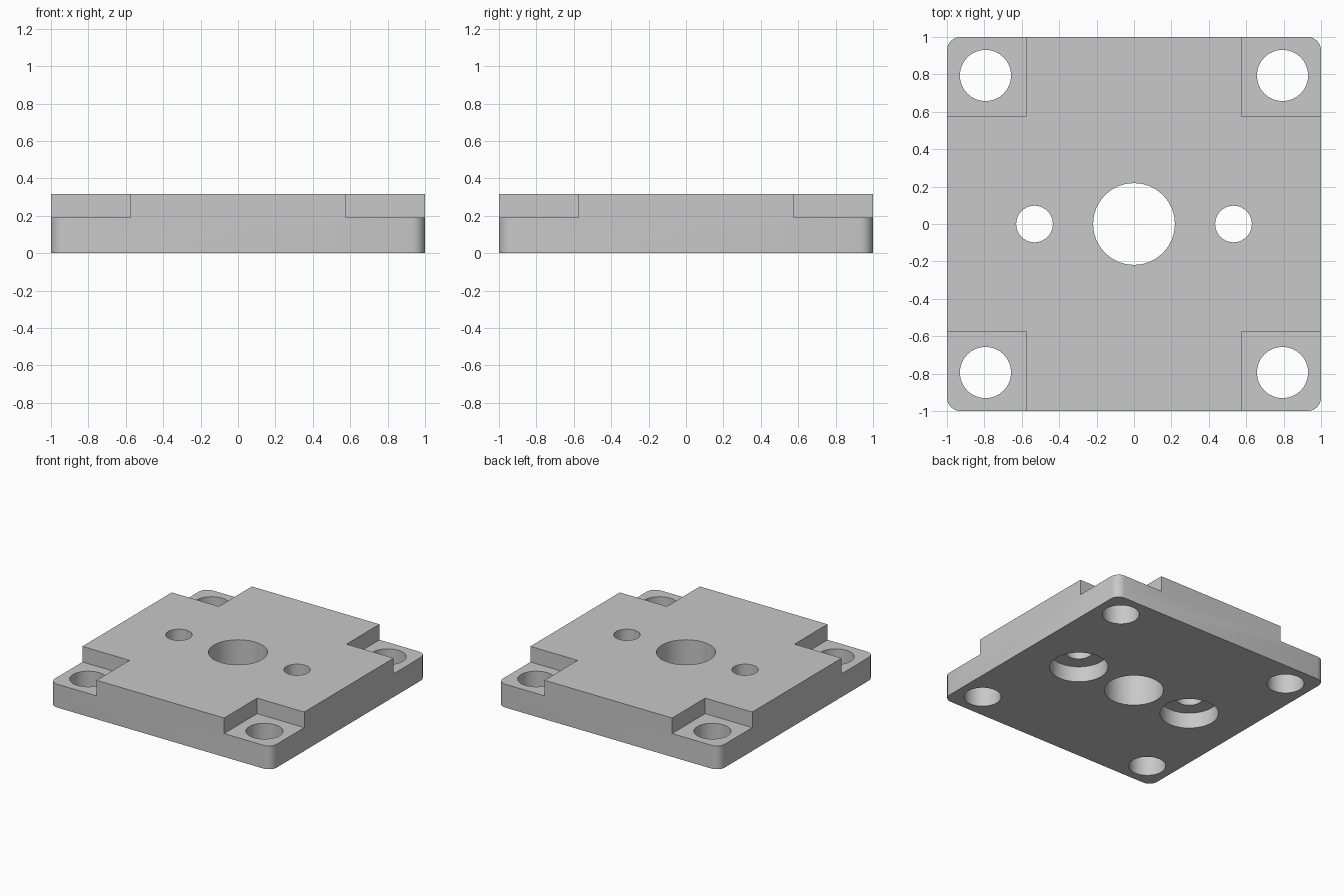
import bpy, bmesh, math
from mathutils import Matrix

if "Cube" in bpy.data.objects:
    bpy.data.objects.remove(bpy.data.objects["Cube"], do_unlink=True)

HEIGHT, STEP, BORE_DEPTH = 0.317, 0.19, 0.127
POCKET = 0.575          # inner edge of the corner steps
BOLT = 0.794            # corner hole position
PIN = 0.532             # small hole position

steel = bpy.data.materials.new("light grey metal")
steel.use_nodes = True
grey = (0.58, 0.58, 0.58, 1)
steel.diffuse_color = grey
steel.node_tree.nodes["Principled BSDF"].inputs["Base Color"].default_value = grey


def add_object(name, bm):
    mesh = bpy.data.meshes.new(name)
    bm.to_mesh(mesh)
    bm.free()
    obj = bpy.data.objects.new(name, mesh)
    bpy.context.collection.objects.link(obj)
    mesh.materials.append(steel)
    return obj


def box(x0, x1, y0, y1, z0, z1):
    bm = bmesh.new()
    place = Matrix.Translation(((x0 + x1) / 2, (y0 + y1) / 2, (z0 + z1) / 2))
    size = Matrix.Diagonal((x1 - x0, y1 - y0, z1 - z0, 1))
    bmesh.ops.create_cube(bm, size=1, matrix=place @ size)
    return bm


def cylinder(x, y, radius, z0, z1):
    bm = bmesh.new()
    bmesh.ops.create_cone(bm, cap_ends=True, segments=32, radius1=radius, radius2=radius,
                          depth=z1 - z0, matrix=Matrix.Translation((x, y, (z0 + z1) / 2)))
    return bm


def cut(target, bm):
    cutter = add_object("cutter", bm)
    cutter.hide_render = True
    mod = target.modifiers.new("cut", 'BOOLEAN')
    mod.operation, mod.solver, mod.object = 'DIFFERENCE', 'EXACT', cutter
    bpy.context.view_layer.objects.active = target
    bpy.ops.object.modifier_apply(modifier=mod.name)
    bpy.data.objects.remove(cutter, do_unlink=True)


# Square block with rounded vertical corners
bm = box(-1, 1, -1, 1, 0, HEIGHT)
upright = [e for e in bm.edges if abs(e.verts[0].co.z - e.verts[1].co.z) > 0.1]
bmesh.ops.bevel(bm, geom=upright, offset=0.07, segments=4, profile=0.5, affect='EDGES')
plate = add_object("mounting_plate", bm)

# Stepped corners with bolt holes
for sx in (-1, 1):
    for sy in (-1, 1):
        xs = sorted((sx * POCKET, sx * 1.2))
        ys = sorted((sy * POCKET, sy * 1.2))
        cut(plate, box(*xs, *ys, STEP, 1))
        cut(plate, cylinder(sx * BOLT, sy * BOLT, 0.137, -0.5, 1))

# Centre hole, and pin holes widened from below
cut(plate, cylinder(0, 0, 0.219, -0.5, 1))
for sx in (-1, 1):
    cut(plate, cylinder(sx * PIN, 0, 0.098, -0.5, 1))
    cut(plate, cylinder(sx * PIN, 0, 0.216, -0.5, BORE_DEPTH))

# Smooth the curved walls, keep the machined edges sharp
bpy.ops.object.select_all(action='DESELECT')
plate.select_set(True)
bpy.context.view_layer.objects.active = plate
bpy.ops.object.shade_smooth_by_angle(angle=math.radians(30))
